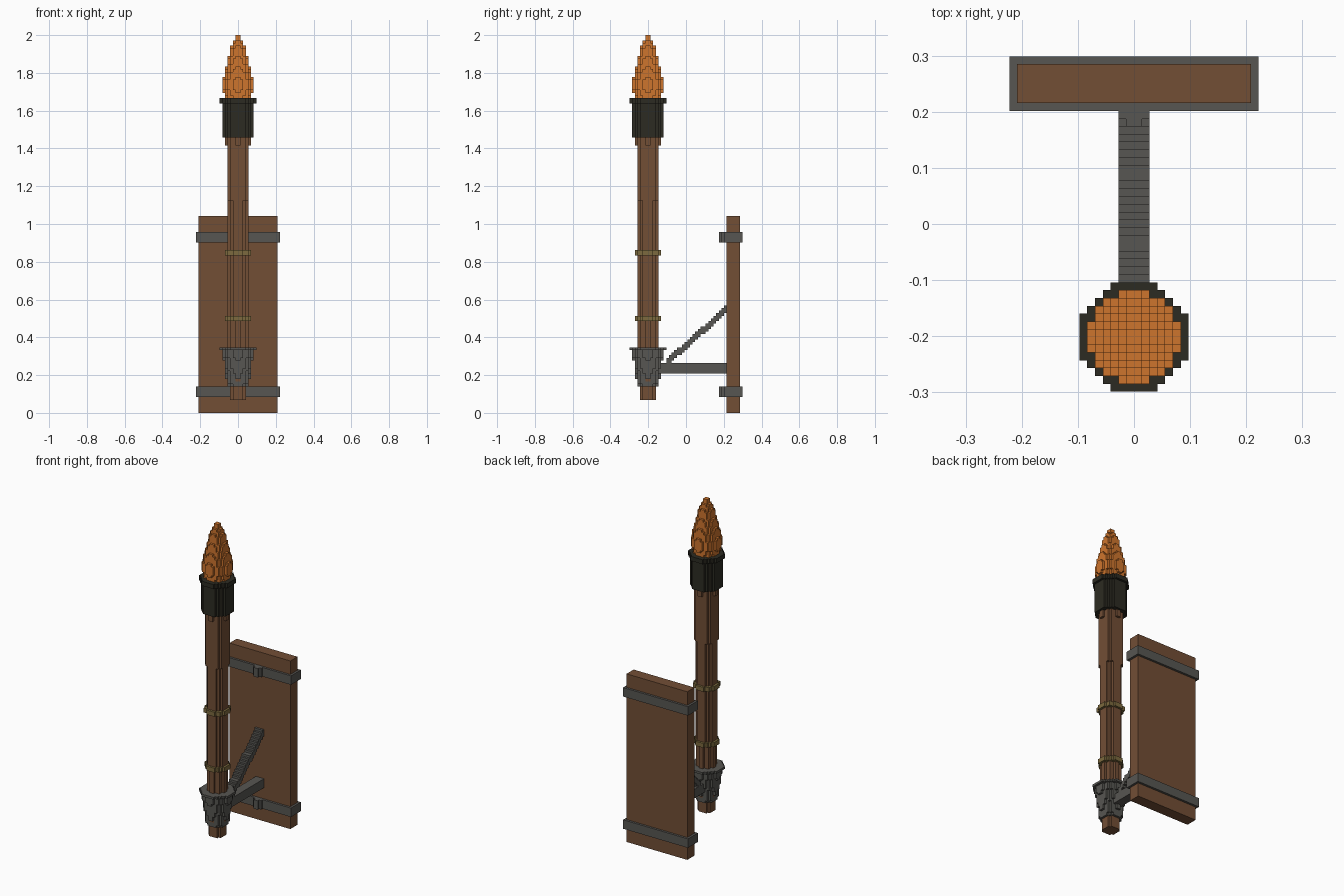
import bpy, bmesh, math
from mathutils import Vector

cube = bpy.data.objects.get("Cube")
if cube:
    bpy.data.objects.remove(cube, do_unlink=True)

V = 1 / 72            # size of one block
AXIS_Y = -14.5        # torch axis, in blocks


def material(name, rgb):
    lin = [((c / 255 + 0.055) / 1.055) ** 2.4 for c in rgb] + [1]
    m = bpy.data.materials.new(name)
    m.use_nodes = True
    m.diffuse_color = lin
    m.node_tree.nodes["Principled BSDF"].inputs["Base Color"].default_value = lin
    return m


WOOD = material("brown wood", (114, 78, 53))
IRON = material("grey iron", (87, 86, 82))
DARK = material("dark iron", (44, 43, 34))
FIRE = material("orange flame", (206, 117, 45))
ROPE = material("tan rope", (124, 106, 62))


def finish(bm, name, mat):
    bmesh.ops.recalc_face_normals(bm, faces=bm.faces)
    mesh = bpy.data.meshes.new(name)
    bm.to_mesh(mesh)
    bm.free()
    mesh.materials.append(mat)
    obj = bpy.data.objects.new(name, mesh)
    bpy.context.collection.objects.link(obj)


def boxes(name, mat, spans):
    """Boxes given as (half width, y0, y1, z0, z1) in blocks."""
    bm = bmesh.new()
    for hw, y0, y1, z0, z1 in spans:
        verts = bmesh.ops.create_cube(bm, size=1)["verts"]
        for v in verts:
            v.co = Vector((v.co.x * 2 * hw,
                           y0 + (v.co.y + 0.5) * (y1 - y0),
                           z0 + (v.co.z + 0.5) * (z1 - z0))) * V
    finish(bm, name, mat)


def widths(r):
    """Half width of each block row of a disc of radius r."""
    rows = []
    j = 0.5
    while j < r:
        w = math.floor(math.sqrt(r * r - j * j) + 0.5)
        if w < 1:
            break
        rows.append(w)
        j += 1
    return rows


def outline(rows):
    q = []
    for j, w in enumerate(rows):
        nxt = rows[j + 1] if j + 1 < len(rows) else 0
        if nxt != w:
            q.append((w, j + 1))
            if nxt:
                q.append((nxt, j + 1))
    half = q + [(-x, y) for x, y in reversed(q)]
    return half + [(-x, -y) for x, y in half]


def stack(name, mat, z0, z1, radius):
    """Blocky turned shape: one stepped disc per run of equal layers."""
    bm = bmesh.new()
    z = z0
    while z < z1:
        rows = widths(radius(z + 0.5))
        top = z + 1
        while top < z1 and widths(radius(top + 0.5)) == rows:
            top += 1
        ring = [bm.verts.new((x * V, (y + AXIS_Y) * V, z * V)) for x, y in outline(rows)]
        base = bm.faces.new(ring)
        ext = bmesh.ops.extrude_face_region(bm, geom=[base], use_keep_orig=True)
        moved = [g for g in ext["geom"] if isinstance(g, bmesh.types.BMVert)]
        bmesh.ops.translate(bm, verts=moved, vec=(0, 0, (top - z) * V))
        z = top
    finish(bm, name, mat)


def flame_radius(z):
    if z < 124:
        return 5.0 + (z - 120) * 0.28
    if z < 128:
        return 6.1 - (z - 124) * 0.14
    if z < 140:
        return 5.52 - (z - 128) * 0.2475
    return 2.55 - (z - 140) * 0.45


# Torch
stack("shaft", WOOD, 5, 105, lambda z: 4.30 + 0.011 * (z - 81))
stack("flame", FIRE, 120, 144, flame_radius)
stack("flame_collar", DARK, 105, 118, lambda z: 6.1)
stack("collar_rim", DARK, 118, 120, lambda z: 7)
stack("lower_binding", ROPE, 35, 37, lambda z: 4.8)
stack("upper_binding", ROPE, 60, 62, lambda z: 5)

# Holder cup
stack("cup", IRON, 10, 24, lambda z: 4.53 + 0.1414 * (z - 13))
stack("cup_rim", IRON, 24, 25, lambda z: 7)

# Wall board with iron straps and their studs
boxes("wall_board", WOOD, [(15, 15.5, 20.5, 0, 75)])
for label, z in (("lower", 6), ("upper", 65)):
    boxes(label + "_strap", IRON, [(16, 14.5, 21.5, z, z + 4)])
    boxes(label + "_stud", IRON, [(2, 13.5, 14.5, z, z + 4), (1, 12.5, 13.5, z, z + 4)])

# Support arm and stepped diagonal brace
boxes("arm", IRON, [(2, -9.5, 15.5, 15, 19)])
steps = []
for k in range(23):
    top = 21 + round(0.89 * k)
    steps.append((2, k - 7.5, k - 6.5, top - 3, top))
boxes("brace", IRON, steps)
